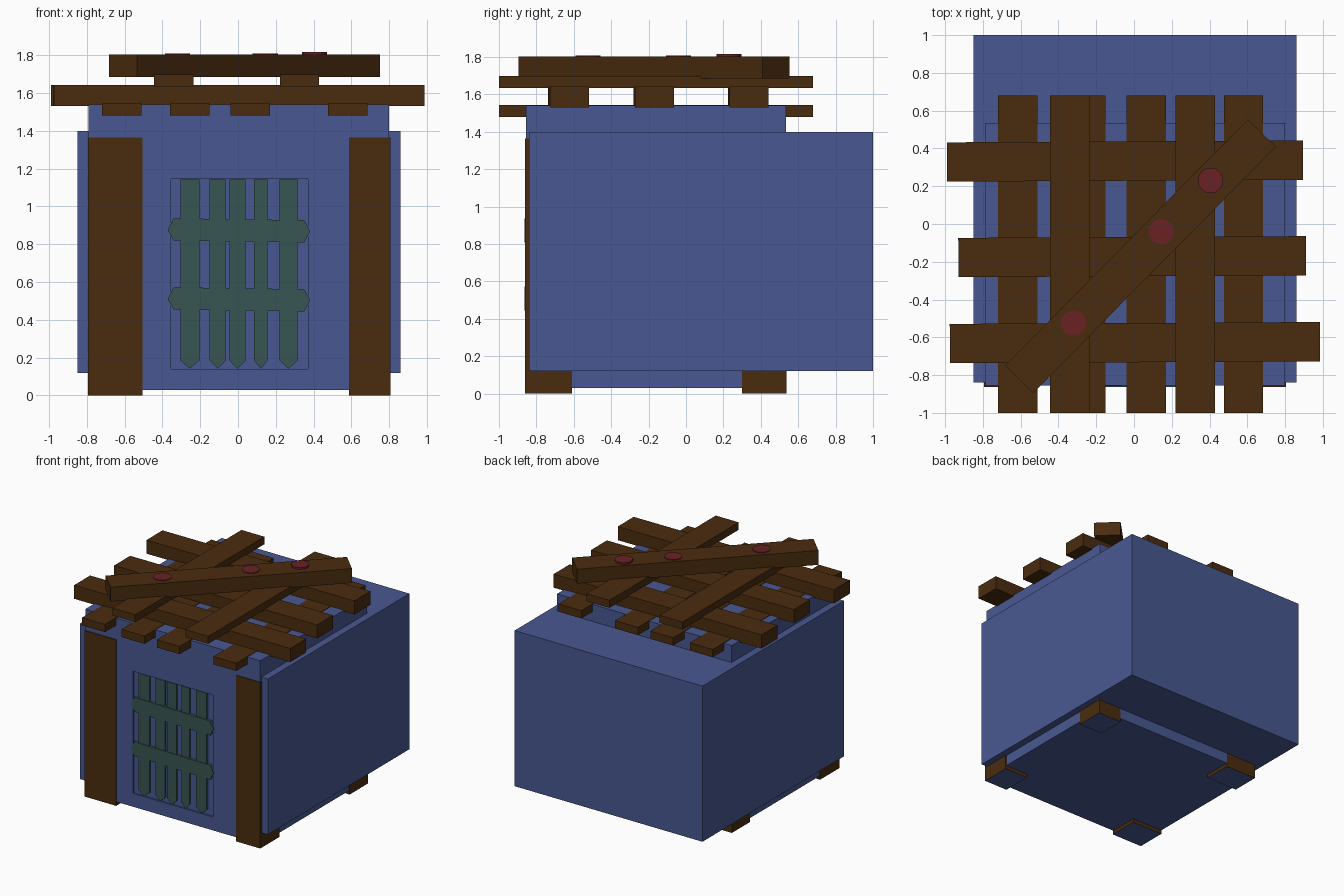
import bpy
import bmesh
import math

if "Cube" in bpy.data.objects:
    bpy.data.objects.remove(bpy.data.objects["Cube"], do_unlink=True)


def material(name, rgb):
    m = bpy.data.materials.new(name)
    m.use_nodes = True
    m.diffuse_color = (*rgb, 1)
    m.node_tree.nodes["Principled BSDF"].inputs["Base Color"].default_value = (*rgb, 1)
    return m


BLUE = material("slate blue", (0.066, 0.097, 0.285))
BROWN = material("dark wood", (0.068, 0.025, 0.0045))
GREEN = material("green iron", (0.038, 0.092, 0.085))
RED = material("nail red", (0.14, 0.015, 0.017))


def finish(name, bm, *mats):
    bmesh.ops.recalc_face_normals(bm, faces=bm.faces)
    mesh = bpy.data.meshes.new(name)
    bm.to_mesh(mesh)
    bm.free()
    ob = bpy.data.objects.new(name, mesh)
    for m in mats:
        mesh.materials.append(m)
    bpy.context.collection.objects.link(ob)
    return ob


def box_mesh(size):
    bm = bmesh.new()
    bmesh.ops.create_cube(bm, size=1)
    bmesh.ops.scale(bm, vec=size, verts=bm.verts)
    return bm


def box(name, x, y, z, mat, turn=0):
    ranges = (x, y, z)
    ob = finish(name, box_mesh([b - a for a, b in ranges]), mat)
    ob.location = [(a + b) / 2 for a, b in ranges]
    ob.rotation_euler.z = turn
    return ob


def slat(name, outline, y_front, y_back):
    """Extrude an (x, z) outline backwards into a bar."""
    bm = bmesh.new()
    face = bm.faces.new([bm.verts.new((x, y_front, z)) for x, z in outline])
    out = bmesh.ops.extrude_face_region(bm, geom=[face])["geom"]
    for v in out:
        if isinstance(v, bmesh.types.BMVert):
            v.co.y = y_back
    return finish(name, bm, GREEN)


# Main body
box("body_block", (-0.85, 0.86), (-0.84, 1.0), (0.12, 1.40), BLUE)

# Inner block with a shallow window recess in its front face
bm = box_mesh((1.59, 1.39, 1.51))
bmesh.ops.translate(bm, vec=(0.005, -0.16, 0.785), verts=bm.verts)
front = min(bm.faces, key=lambda f: f.calc_center_median().y)
bmesh.ops.inset_individual(bm, faces=[front], thickness=0.2)
for v in front.verts:
    v.co.x = 0.37 if v.co.x > 0 else -0.355
    v.co.z = 1.145 if v.co.z > 0.785 else 0.14
front = bmesh.ops.extrude_discrete_faces(bm, faces=[front])["faces"][0]
bmesh.ops.translate(bm, vec=(0, 0.012, 0), verts=front.verts)
finish("inner_block", bm, BLUE)

# Corner posts, with blue undersides
for side, x in (("right", (-0.793, -0.505)), ("left", (0.587, 0.806))):
    for end, y in (("front", (-0.862, -0.61)), ("back", (0.30, 0.536))):
        post = box(f"{end}_{side}_post", x, y, (0, 1.365), BROWN)
        post.data.materials.append(BLUE)
        for p in post.data.polygons:
            if p.normal.z < -0.5:
                p.material_index = 1

# Window bars: pointed uprights and two crossbars
uprights = ((-0.305, -0.205), (-0.15, -0.065), (-0.045, 0.04),
            (0.085, 0.157), (0.22, 0.315))
for i, (a, b) in enumerate(uprights):
    slat(f"window_upright_{i + 1}",
         [(a, 1.143), (a, 0.185), ((a + b) / 2, 0.142), (b, 0.185), (b, 1.143)],
         -0.857, -0.842)
for name, z in (("upper", 0.875), ("lower", 0.51)):
    slat(f"window_crossbar_{name}",
         [(-0.372, z), (-0.34, z + 0.062), (0.35, z + 0.052),
          (0.382, z - 0.006), (0.35, z - 0.066), (-0.34, z - 0.056)],
         -0.863, -0.842)

# Roof planks: bottom layer, cross layer, upper layer
for i, x in enumerate((-0.615, -0.255, 0.065, 0.58)):
    box(f"lower_plank_{i + 1}", (x - 0.104, x + 0.104), (-1.0, 0.68),
        (1.48, 1.544), BROWN)
for i, (x, y) in enumerate((((-0.99, 0.895), 0.333), ((-0.93, 0.91), -0.173),
                            ((-0.975, 0.985), -0.628))):
    box(f"cross_plank_{i + 1}", x, (y - 0.104, y + 0.104), (1.53, 1.642),
        BROWN, 0.005)
for i, x in enumerate((-0.34, 0.325)):
    box(f"upper_plank_{i + 1}", (x - 0.104, x + 0.104), (-1.0, 0.68),
        (1.635, 1.697), BROWN)

# Diagonal plank and its round nail heads
box("diagonal_plank", (-0.88, 0.95), (-0.274, -0.066), (1.685, 1.803),
    BROWN, math.radians(45.4))
for i, (x, y, top) in enumerate(((0.405, 0.23, 1.816), (0.145, -0.04, 1.808),
                                 (-0.32, -0.525, 1.808))):
    bm = bmesh.new()
    bmesh.ops.create_cone(bm, cap_ends=True, segments=32, radius1=0.067,
                          radius2=0.067, depth=0.04)
    nail = finish(f"nail_head_{i + 1}", bm, RED)
    nail.location = (x, y, top - 0.02)
